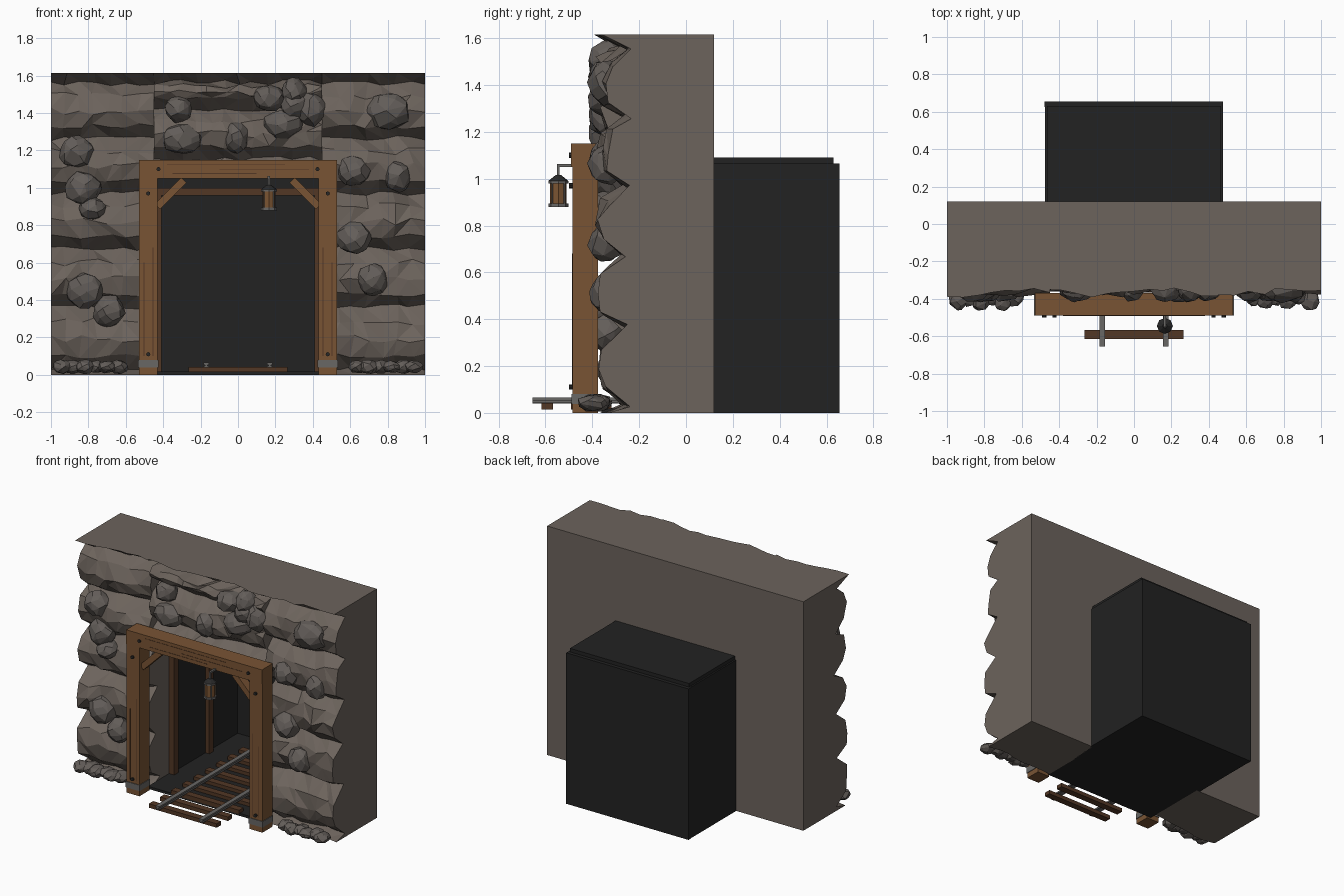
import bpy, bmesh, math, random
from mathutils import Vector, Matrix

if "Cube" in bpy.data.objects:
    bpy.data.objects.remove(bpy.data.objects["Cube"])

random.seed(7)


def material(name, r, g, b):
    m = bpy.data.materials.new(name)
    m.diffuse_color = (r, g, b, 1)
    m.use_nodes = True
    m.node_tree.nodes["Principled BSDF"].inputs["Base Color"].default_value = m.diffuse_color
    return m


STONE = material("wall stone", 0.150, 0.125, 0.107)
ROCK = material("boulder stone", 0.125, 0.110, 0.100)
DARK = material("tunnel black", 0.016, 0.016, 0.016)
WOOD = material("timber", 0.190, 0.088, 0.034)
OLD = material("dark timber", 0.085, 0.038, 0.018)
STEEL = material("steel", 0.140, 0.135, 0.130)
IRON = material("dark iron", 0.022, 0.022, 0.022)
GLOW = material("lantern amber", 0.200, 0.090, 0.032)


def finish(name, bm, mat):
    bmesh.ops.recalc_face_normals(bm, faces=bm.faces)
    me = bpy.data.meshes.new(name)
    bm.to_mesh(me)
    bm.free()
    me.materials.append(mat)
    ob = bpy.data.objects.new(name, me)
    bpy.context.collection.objects.link(ob)
    return ob


def box(name, mat, x0, x1, y0, y1, z0, z1, roll=0):
    """Box by its limits, optionally rolled about its own y axis."""
    bm = bmesh.new()
    mid = Vector(((x0 + x1) / 2, (y0 + y1) / 2, (z0 + z1) / 2))
    m = Matrix.Translation(mid) @ Matrix.Rotation(roll, 4, 'Y') @ Matrix.Diagonal((x1 - x0, y1 - y0, z1 - z0, 1))
    bmesh.ops.create_cube(bm, size=1, matrix=m)
    return finish(name, bm, mat)


def cone(name, mat, pos, r1, r2, h, sides=8, axis='Z'):
    bm = bmesh.new()
    rot = Matrix.Rotation(math.pi / 2, 4, 'X') if axis == 'Y' else Matrix()
    bmesh.ops.create_cone(bm, cap_ends=True, segments=sides, radius1=r1, radius2=r2, depth=h,
                          matrix=Matrix.Translation(pos) @ rot)
    return finish(name, bm, mat)


def rock_wall(name, x0, x1, z0, z1, recesses):
    """Solid block whose front is a faceted stack of overhanging ledges."""
    rows = [(z0, -0.335, 0)]
    for i, z in enumerate(recesses):
        top = recesses[i + 1] if i + 1 < len(recesses) else None
        rows.append((z, -0.25, 0.014))
        if top is None:
            rows.append((z1, -0.365, 0))
        else:
            gap = top - z
            rows.append((z + 0.065, -0.335, 0.014))
            rows.append((z + 0.065 + (gap - 0.065) * 0.35, -0.36, 0.02))
            rows.append((z + 0.065 + (gap - 0.065) * 0.7, -0.335, 0.02))
    n = round((x1 - x0) / 0.075)
    bm = bmesh.new()
    grid = []
    for z, y, jz in rows:
        line = []
        for i in range(n + 1):
            x = x0 + (x1 - x0) * i / n
            if 0 < i < n:
                x += random.uniform(-0.018, 0.018)
            wave = 0.018 * math.sin(x * 9 + z * 4)
            line.append(bm.verts.new((x, y + wave + random.uniform(-0.016, 0.016),
                                      z + random.uniform(-jz, jz))))
        grid.append(line)
    for a, b in zip(grid, grid[1:]):
        for i in range(n):
            if random.random() < 0.5:
                bm.faces.new((a[i], a[i + 1], b[i + 1]))
                bm.faces.new((a[i], b[i + 1], b[i]))
            else:
                bm.faces.new((a[i], a[i + 1], b[i]))
                bm.faces.new((a[i + 1], b[i + 1], b[i]))
    bl, br, tl, tr = [bm.verts.new((x, 0.12, z)) for z in (z0, z1) for x in (x0, x1)]
    bm.faces.new((bl, br, tr, tl))
    bm.faces.new([bl, br] + grid[0][::-1])
    bm.faces.new([tl, tr] + grid[-1][::-1])
    bm.faces.new([bl, tl] + [r[0] for r in grid][::-1])
    bm.faces.new([br, tr] + [r[-1] for r in grid][::-1])
    return finish(name, bm, STONE)


def boulder(name, pos, size, points=42):
    """Chunky faceted stone: hull of scattered points on an ellipsoid."""
    bm = bmesh.new()
    turn = random.uniform(0, 6)
    for i in range(points):
        c = 1 - 2 * (i + 0.5) / points
        s = math.sqrt(1 - c * c)
        a = turn + i * 2.39996 + random.uniform(-0.25, 0.25)
        r = random.uniform(0.9, 1.04)
        bm.verts.new((pos[0] + size[0] * r * s * math.cos(a),
                      pos[1] + size[1] * r * s * math.sin(a),
                      pos[2] + size[2] * r * c))
    out = bmesh.ops.convex_hull(bm, input=bm.verts)
    bmesh.ops.delete(bm, geom=[v for v in out["geom_interior"] if isinstance(v, bmesh.types.BMVert)],
                     context='VERTS')
    bmesh.ops.dissolve_limit(bm, angle_limit=math.radians(12), verts=bm.verts, edges=bm.edges)
    return finish(name, bm, ROCK)


# Rock face around the opening
side_ledges = (0.035, 0.365, 0.675, 0.97, 1.265, 1.56)
rock_wall("left_rock_wall", -1, -0.45, 0, 1.615, side_ledges)
rock_wall("right_rock_wall", 0.45, 1, 0, 1.615, side_ledges)
rock_wall("upper_rock_wall", -0.45, 0.45, 1.09, 1.615, (1.155, 1.415, 1.565))

# Boulders set in the face: x, z, half width, half height
for x, z, w, h in ((-0.86, 1.19, .10, .09), (-0.83, 1.0, .10, .095), (-0.78, 0.89, .075, .065),
                   (-0.82, 0.45, .10, .10), (-0.69, 0.34, .088, .09), (-0.32, 1.42, .077, .075),
                   (-0.30, 1.26, .11, .085), (-0.01, 1.27, .068, .09), (0.17, 1.48, .095, .075),
                   (0.30, 1.51, .072, .08), (0.39, 1.42, .085, .095), (0.24, 1.34, .11, .08),
                   (0.30, 1.44, .075, .08), (0.80, 1.41, .127, .105), (0.62, 1.09, .10, .085),
                   (0.855, 1.06, .075, .088), (0.62, 0.73, .10, .088), (0.72, 0.51, .088, .09)):
    boulder("boulder", (x, -0.335, z), (w, 0.085, h))

# Loose rubble at the foot of the wall
for s in (-1, 1):
    for i in range(6):
        boulder("rubble", (s * (0.64 + i * 0.06), -0.39 + 0.012 * (-1) ** i, 0.043),
                (0.055, random.uniform(0.055, 0.07), random.uniform(0.034, 0.043)), 26)

# Dark tunnel behind
box("tunnel_floor", DARK, -0.45, 0.45, -0.36, 0.655, 0, 0.018)
box("tunnel_back", DARK, -0.478, 0.475, 0.625, 0.655, 0, 1.065)
box("tunnel_ceiling", DARK, -0.465, 0.465, -0.33, 0.63, 1.05, 1.09)
for s in (-1, 1):
    box("tunnel_side", DARK, *sorted((s * 0.44, s * 0.476)), -0.08, 0.655, 0, 1.065)

# Inner support frames
for y in (-0.1, 0.29):
    box("inner_beam", OLD, -0.44, 0.44, y - 0.025, y + 0.025, 0.96, 1.0)
    for s in (-1, 1):
        box("inner_post", OLD, *sorted((s * 0.41, s * 0.45)), y - 0.025, y + 0.025, 0.018, 0.99)

# Entrance timber frame
box("entrance_beam", WOOD, -0.53, 0.53, -0.49, -0.37, 1.05, 1.15)
for z, x0, x1 in ((1.075, -0.35, 0.1), (1.095, -0.1, 0.38), (1.125, -0.38, 0.25)):
    box("beam_crack", OLD, x0, x1, -0.4915, -0.488, z, z + 0.003)
for s in (-1, 1):
    box("entrance_post", WOOD, *sorted((s * 0.43, s * 0.53)), -0.485, -0.375, 0, 1.05)
    box("post_band", STEEL, *sorted((s * 0.426, s * 0.534)), -0.489, -0.371, 0.038, 0.08)
    box("brace", WOOD, s * 0.36 - 0.10, s * 0.36 + 0.10, -0.46, -0.40, 0.95, 0.99, -s * -math.pi / 4)
    for x, top in ((0.455, 0.68), (0.503, 0.6)):
        box("post_crack", OLD, s * x - 0.002, s * x + 0.002, -0.4865, -0.483, 0.1, top)
    for x, z in ((0.48, 0.11), (0.48, 0.97), (0.425, 1.1)):
        cone("bolt", IRON, (s * x, -0.49, z), 0.011, 0.011, 0.018, 8, 'Y')

# Track: sleepers and rails
for i in range(10):
    y = -0.592 + i * 0.125
    box("sleeper", OLD, -0.265, 0.265, y - 0.024, y + 0.024, 0.014, 0.042)
for s in (-1, 1):
    box("rail_foot", STEEL, s * 0.17 - 0.015, s * 0.17 + 0.015, -0.655, 0.62, 0.04, 0.046)
    box("rail_web", STEEL, s * 0.17 - 0.006, s * 0.17 + 0.006, -0.655, 0.62, 0.045, 0.055)
    box("rail_head", STEEL, s * 0.17 - 0.015, s * 0.17 + 0.015, -0.655, 0.62, 0.053, 0.065)

# Lantern on its bracket
LX, LY = 0.165, -0.545
box("lantern_bracket", STEEL, LX - 0.007, LX + 0.007, LY - 0.006, -0.488, 1.05, 1.062)
box("lantern_hook", STEEL, LX - 0.005, LX + 0.005, LY - 0.005, LY + 0.005, 1.01, 1.055)
cone("lantern_roof", IRON, (LX, LY, 1.003), 0.042, 0.012, 0.024)
cone("lantern_cap", STEEL, (LX, LY, 0.985), 0.043, 0.043, 0.012)
cone("lantern_glass", GLOW, (LX, LY, 0.935), 0.035, 0.035, 0.09)
cone("lantern_base", STEEL, (LX, LY, 0.887), 0.043, 0.043, 0.014)
for i in range(4):
    a = math.pi / 4 + i * math.pi / 2
    cone("lantern_bar", STEEL, (LX + 0.037 * math.cos(a), LY + 0.037 * math.sin(a), 0.935), 0.004, 0.004, 0.09, 6)
